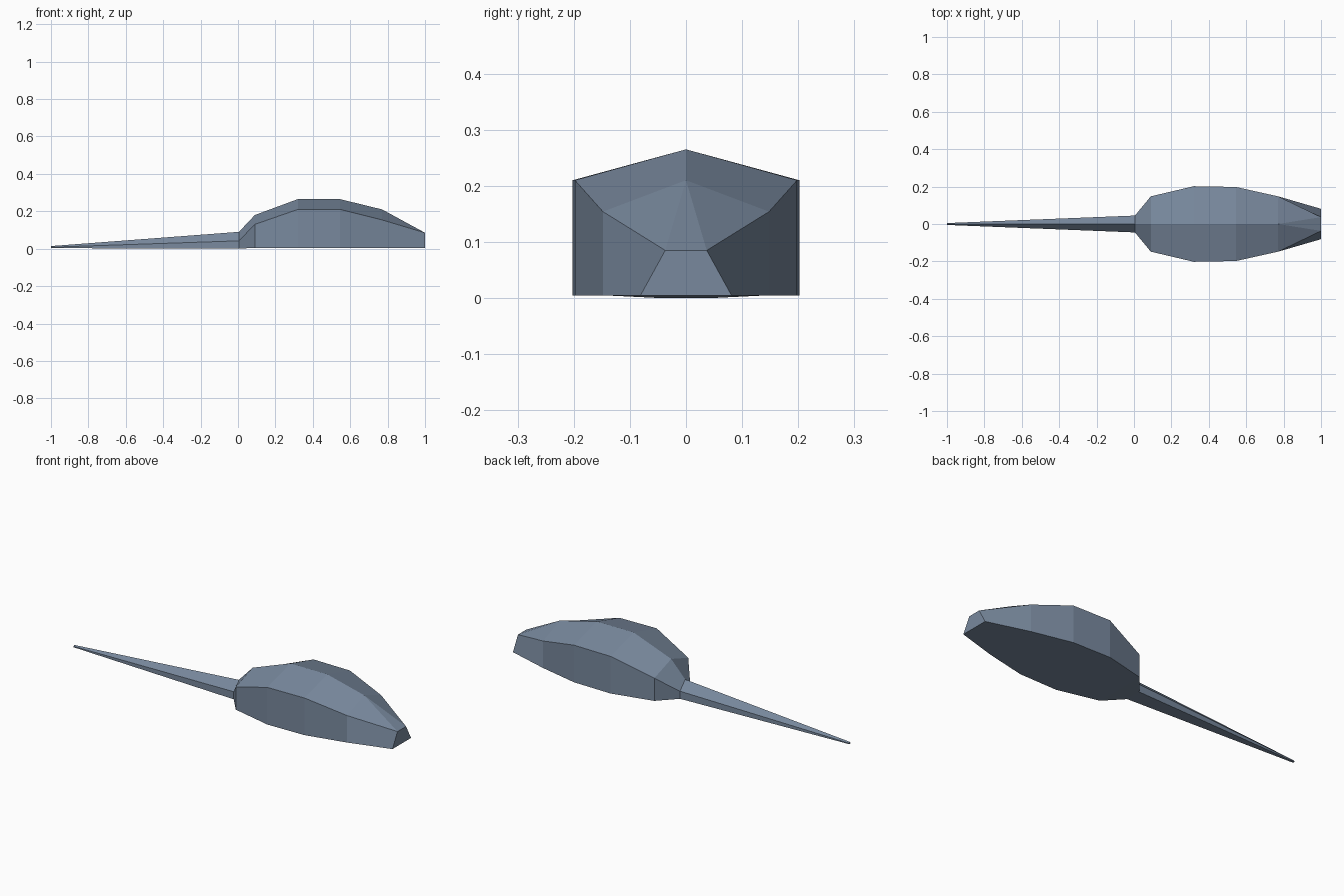
import bpy
import bmesh

cube = bpy.data.objects.get("Cube")
if cube:
    bpy.data.objects.remove(cube, do_unlink=True)

# One slate blue-grey material
SLATE = (0.19, 0.25, 0.34, 1.0)
slate = bpy.data.materials.new("slate_blue_grey")
slate.diffuse_color = SLATE
slate.use_nodes = True
bsdf = slate.node_tree.nodes["Principled BSDF"]
bsdf.inputs["Base Color"].default_value = SLATE
bsdf.inputs["Roughness"].default_value = 0.8


def loft(name, stations, cap_start, cap_end):
    """Skin house-shaped sections along x.
    Station: x, floor z, floor half width, shoulder half width, shoulder z,
    ridge half width, ridge z."""
    bm = bmesh.new()
    rings = []
    for x, floor, wf, ws, zs, wr, zr in stations:
        half = [(wf, floor), (ws, zs), (wr, zr)]
        section = half + [(-y, z) for y, z in reversed(half)]
        rings.append([bm.verts.new((x, y, z)) for y, z in section])
    for a, b in zip(rings, rings[1:]):
        for i in range(6):
            j = (i + 1) % 6
            bm.faces.new((a[i], a[j], b[j], b[i]))
    if cap_start:
        bm.faces.new(rings[0])
    if cap_end:
        bm.faces.new(rings[-1])
    # Collapse the ridge to a point, and the snout ridge onto its shoulders
    bmesh.ops.remove_doubles(bm, verts=bm.verts, dist=0.0005)
    bmesh.ops.recalc_face_normals(bm, faces=bm.faces)
    mesh = bpy.data.meshes.new(name)
    bm.to_mesh(mesh)
    bm.free()
    mesh.materials.append(slate)
    obj = bpy.data.objects.new(name, mesh)
    bpy.context.collection.objects.link(obj)
    return obj


# Section shared by the body and the tail where they meet
tail_root = (0.005, 0.0, 0.045, 0.045, 0.042, 0, 0.09)

# Body: narrow root, broad faceted back, sloping flat-ended snout
loft("body", [
    tail_root,
    (0.09, 0.005, 0.148, 0.148, 0.13, 0, 0.18),
    (0.32, 0.005, 0.202, 0.202, 0.21, 0, 0.265),
    (0.545, 0.005, 0.198, 0.198, 0.21, 0, 0.265),
    (0.77, 0.005, 0.148, 0.148, 0.154, 0, 0.21),
    (1.0, 0.005, 0.081, 0.037, 0.085, 0.037, 0.085),
], False, True)

# Tail: long tapering spike
loft("tail", [
    (-1.0, 0.003, 0.005, 0.005, 0.008, 0, 0.014),
    tail_root,
], True, False)
